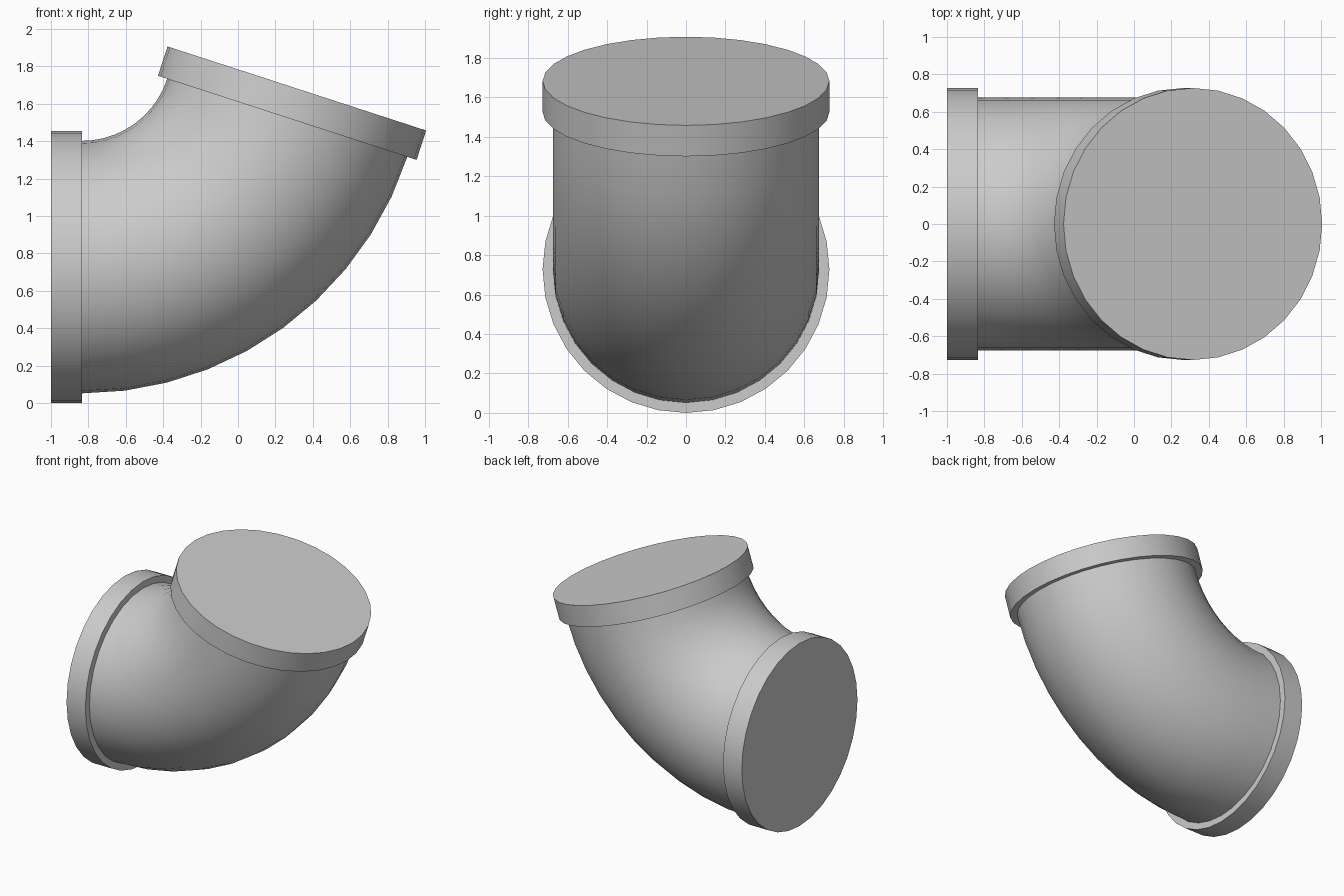
import bpy
import bmesh
from math import radians, sin, cos, tau
from mathutils import Vector

SIDES = 32
BEND = radians(72)
BEND_STEPS = 10
BEND_RADIUS = 1.155
PIPE_RADIUS = 0.675
COLLAR_RADIUS = 0.727
COLLAR_DEPTH = 0.165
START = Vector((-0.835, 0, 0.727))

if "Cube" in bpy.data.objects:
    bpy.data.objects.remove(bpy.data.objects["Cube"], do_unlink=True)

grey = bpy.data.materials.new("pipe grey")
grey.use_nodes = True
colour = (0.6, 0.6, 0.6, 1)
grey.diffuse_color = colour
grey.node_tree.nodes["Principled BSDF"].inputs["Base Color"].default_value = colour


def bend_point(angle):
    """Centre-line point and direction of travel around the bend."""
    point = START + BEND_RADIUS * Vector((sin(angle), 0, 1 - cos(angle)))
    return point, Vector((cos(angle), 0, sin(angle)))


def sweep(name, stations, radius):
    """Closed round tube through a list of (centre, direction) stations."""
    bm = bmesh.new()
    rings = []
    side = Vector((0, 1, 0))
    for centre, direction in stations:
        up = direction.cross(side)
        rings.append([bm.verts.new(centre + radius * (cos(tau * i / SIDES) * side
                                                      + sin(tau * i / SIDES) * up))
                      for i in range(SIDES)])
    for a, b in zip(rings, rings[1:]):
        for i in range(SIDES):
            j = (i + 1) % SIDES
            bm.faces.new((a[i], a[j], b[j], b[i]))
    bm.faces.new(rings[0])
    bm.faces.new(rings[-1])
    bmesh.ops.recalc_face_normals(bm, faces=bm.faces)
    mesh = bpy.data.meshes.new(name)
    bm.to_mesh(mesh)
    bm.free()
    mesh.materials.append(grey)
    obj = bpy.data.objects.new(name, mesh)
    bpy.context.collection.objects.link(obj)
    bpy.ops.object.select_all(action="DESELECT")
    obj.select_set(True)
    bpy.context.view_layer.objects.active = obj
    bpy.ops.object.shade_smooth_by_angle(angle=radians(30))


# Curved pipe body
sweep("elbow_pipe", [bend_point(BEND * i / BEND_STEPS) for i in range(BEND_STEPS + 1)],
      PIPE_RADIUS)

# Collars capping both ends
for name, angle, outward in (("side_collar", 0, -1), ("top_collar", BEND, 1)):
    point, direction = bend_point(angle)
    end = point + direction * COLLAR_DEPTH * outward
    sweep(name, [(point, direction), (end, direction)], COLLAR_RADIUS)
